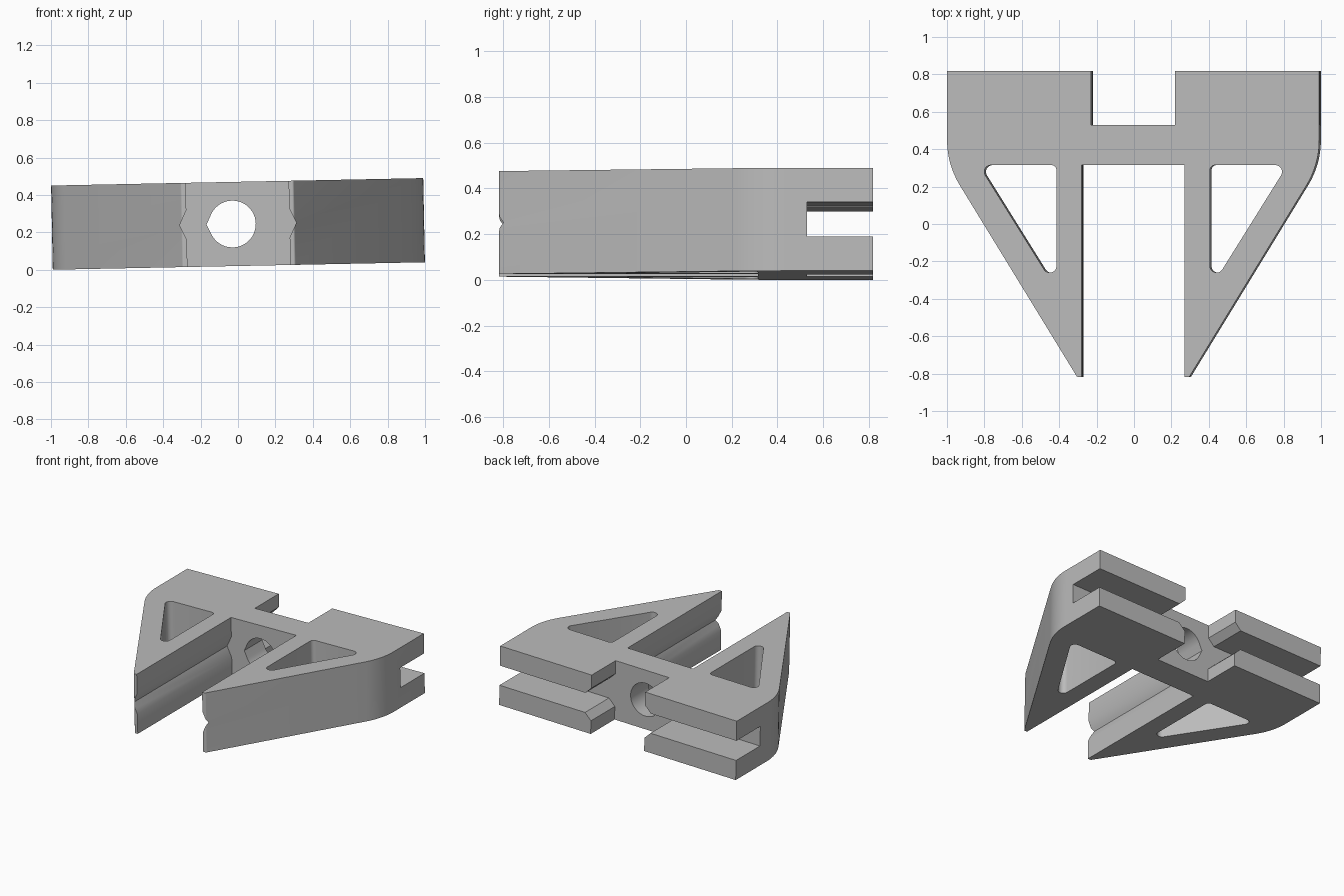
import bpy, bmesh, math
from mathutils import Vector, Matrix

if "Cube" in bpy.data.objects:
    bpy.data.objects.remove(bpy.data.objects["Cube"], do_unlink=True)

THICK = 0.45
MID = THICK / 2
TILT = -0.02


def rounded(points, radii, steps=8):
    """Polygon with each corner replaced by an arc of the given radius."""
    out = []
    n = len(points)
    for i, r in enumerate(radii):
        p = Vector(points[i])
        if not r:
            out.append(p)
            continue
        a = (Vector(points[i - 1]) - p).normalized()
        b = (Vector(points[(i + 1) % n]) - p).normalized()
        half = a.angle(b) / 2
        centre = p + (a + b).normalized() * r / math.sin(half)
        start = p + a * r / math.tan(half) - centre
        end = p + b * r / math.tan(half) - centre
        sweep = start.angle_signed(end)
        for s in range(steps + 1):
            out.append(centre + Matrix.Rotation(-sweep * s / steps, 2) @ start)
    return out


def mirrored(points):
    """Close a right-hand half outline with its mirror image."""
    return list(points) + [(-x, y) for x, y in reversed(points)]


def prism(name, points, axis, low, high):
    """Extrude a 2D outline along y or z."""
    bm = bmesh.new()
    place = (lambda u, v, w: (u, w, v)) if axis == "y" else (lambda u, v, w: (u, v, w))
    face = bm.faces.new([bm.verts.new(place(u, v, low)) for u, v in points])
    moved = bmesh.ops.extrude_face_region(bm, geom=[face])["geom"]
    bmesh.ops.translate(bm, verts=[g for g in moved if isinstance(g, bmesh.types.BMVert)],
                        vec=place(0, 0, high - low))
    bmesh.ops.recalc_face_normals(bm, faces=bm.faces)
    mesh = bpy.data.meshes.new(name)
    bm.to_mesh(mesh)
    bm.free()
    obj = bpy.data.objects.new(name, mesh)
    bpy.context.collection.objects.link(obj)
    return obj


# Main plate: square back, rounded shoulders, tapering towards the front
half = rounded([(0, 0.8175), (0.995, 0.8175), (0.995, 0.318), (0.30, -0.8175), (0, -0.8175)],
               [0, 0, 0.46, 0.012, 0])[1:-1]
body = prism("bracket_body", mirrored(half), "z", 0, THICK)

# Front channel with a V groove along each inner wall
channel = [(0.275, -0.2), (0.275, MID - 0.078), (0.312, MID), (0.275, MID + 0.078), (0.275, 0.7)]
cutters = [prism("front_channel_cutter", mirrored(channel), "y", -1, 0.315)]

# Back notch joined to the side slots by chamfered lips
notch = [(0.225, -0.2), (0.225, MID - 0.125), (0.275, MID - 0.075), (1.2, MID - 0.075),
         (1.2, MID + 0.075), (0.275, MID + 0.075), (0.225, MID + 0.125), (0.225, 0.7)]
cutters.append(prism("back_notch_cutter", mirrored(notch), "y", 0.53, 1))

# Triangular windows in both legs
for side in (1, -1):
    window = rounded([(0.41, 0.315), (0.825, 0.315), (0.41, -0.35)], [0.028, 0.036, 0.036])
    cutters.append(prism("window_cutter", [(side * x, y) for x, y in window], "z", -0.2, 0.7))

# Cross hole with a slight point on one side
angles = [math.radians(-155 + 310 * i / 40) for i in range(41)]
hole = [(-0.03 + 0.125 * math.cos(a), MID + 0.125 * math.sin(a)) for a in angles]
cutters.append(prism("hole_cutter", hole + [(-0.168, MID)], "y", 0.2, 0.65))

for cutter in cutters:
    cutter.hide_render = True
    mod = body.modifiers.new(cutter.name, "BOOLEAN")
    mod.operation = "DIFFERENCE"
    mod.solver = "EXACT"
    mod.object = cutter

# Bake the cuts and drop the cutters
bpy.context.view_layer.update()
graph = bpy.context.evaluated_depsgraph_get()
baked = bpy.data.meshes.new_from_object(body.evaluated_get(graph))
body.modifiers.clear()
body.data = baked
for cutter in cutters:
    bpy.data.objects.remove(cutter, do_unlink=True)

# Slight sideways lean about the centre
baked.transform(Matrix.Translation((0, 0, MID + 0.02)) @ Matrix.Rotation(TILT, 4, "Y")
                @ Matrix.Translation((0, 0, -MID)))

grey = bpy.data.materials.new("plain_grey")
grey.use_nodes = True
colour = (0.5, 0.5, 0.5, 1)
grey.diffuse_color = colour
grey.node_tree.nodes["Principled BSDF"].inputs["Base Color"].default_value = colour
baked.materials.clear()
baked.materials.append(grey)

bpy.ops.object.select_all(action="DESELECT")
body.select_set(True)
bpy.context.view_layer.objects.active = body
bpy.ops.object.shade_smooth_by_angle(angle=math.radians(30))
